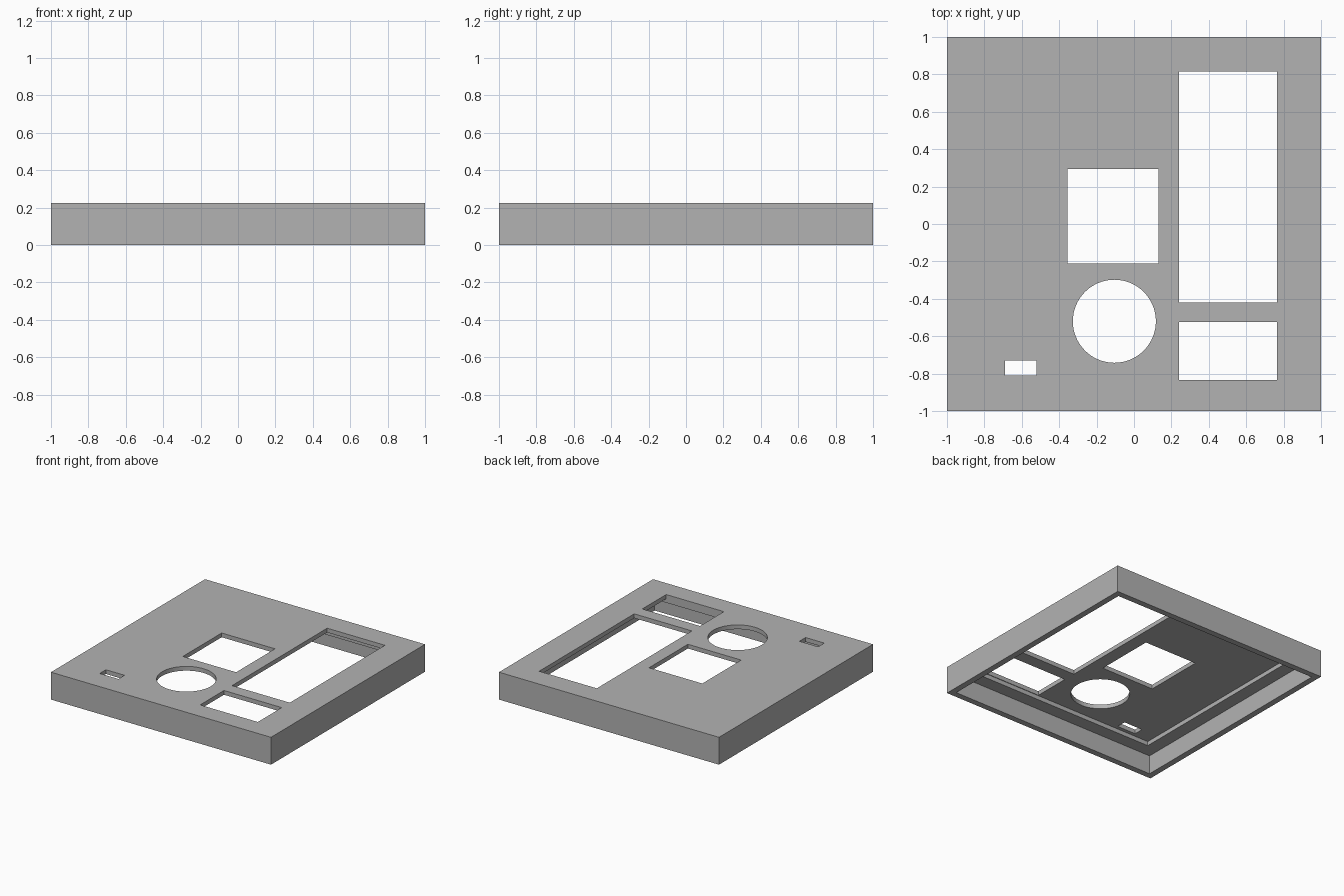
import bpy

cube = bpy.data.objects.get("Cube")
if cube:
    bpy.data.objects.remove(cube, do_unlink=True)

HEIGHT = 0.225      # overall height
LEDGE_Z = 0.155     # underside of the inner ledge
PLATE_Z = 0.19      # underside of the top plate
WALL = 0.95         # half width inside the outer wall
STEP = 0.84         # half width inside the ledge

grey = bpy.data.materials.new("plain_grey")
grey.use_nodes = True
colour = (0.45, 0.45, 0.45, 1)
grey.diffuse_color = colour
grey.node_tree.nodes["Principled BSDF"].inputs["Base Color"].default_value = colour


def box(name, x0, x1, y0, y1, z0, z1):
    bpy.ops.mesh.primitive_cube_add(
        size=1, location=((x0 + x1) / 2, (y0 + y1) / 2, (z0 + z1) / 2))
    obj = bpy.context.object
    obj.name = name
    obj.scale = (x1 - x0, y1 - y0, z1 - z0)
    bpy.ops.object.transform_apply(location=True, rotation=False, scale=True)
    obj.data.materials.append(grey)
    return obj


def cut(target, cutter):
    mod = target.modifiers.new(cutter.name, 'BOOLEAN')
    mod.operation = 'DIFFERENCE'
    mod.solver = 'EXACT'
    mod.object = cutter
    bpy.context.view_layer.objects.active = target
    bpy.ops.object.modifier_apply(modifier=mod.name)
    bpy.data.objects.remove(cutter, do_unlink=True)


# Solid cover block
cover = box("cover_panel", -1, 1, -1, 1, 0, HEIGHT)

# Stepped hollow underneath, leaving the wall, ledge and top plate
cut(cover, box("lower_hollow", -WALL, WALL, -WALL, WALL, -0.1, LEDGE_Z))
cut(cover, box("upper_hollow", -STEP, STEP, -STEP, STEP, 0.1, PLATE_Z))

# Rectangular openings through the top plate
openings = {
    "long_opening": (0.24, 0.765, -0.42, 0.815),
    "short_opening": (0.24, 0.765, -0.835, -0.525),
    "square_opening": (-0.355, 0.13, -0.21, 0.295),
    "small_slot": (-0.69, -0.52, -0.81, -0.73),
}
for name, bounds in openings.items():
    cut(cover, box(name, *bounds, 0.1, 0.3))

# Round opening
bpy.ops.mesh.primitive_cylinder_add(
    vertices=64, radius=0.222, depth=0.2, location=(-0.105, -0.52, 0.2))
round_cutter = bpy.context.object
round_cutter.name = "round_opening"
round_cutter.data.materials.append(grey)
cut(cover, round_cutter)

# Crisp flat faces with a smooth round opening
bpy.ops.object.select_all(action='DESELECT')
cover.select_set(True)
bpy.context.view_layer.objects.active = cover
bpy.ops.object.shade_smooth_by_angle()
